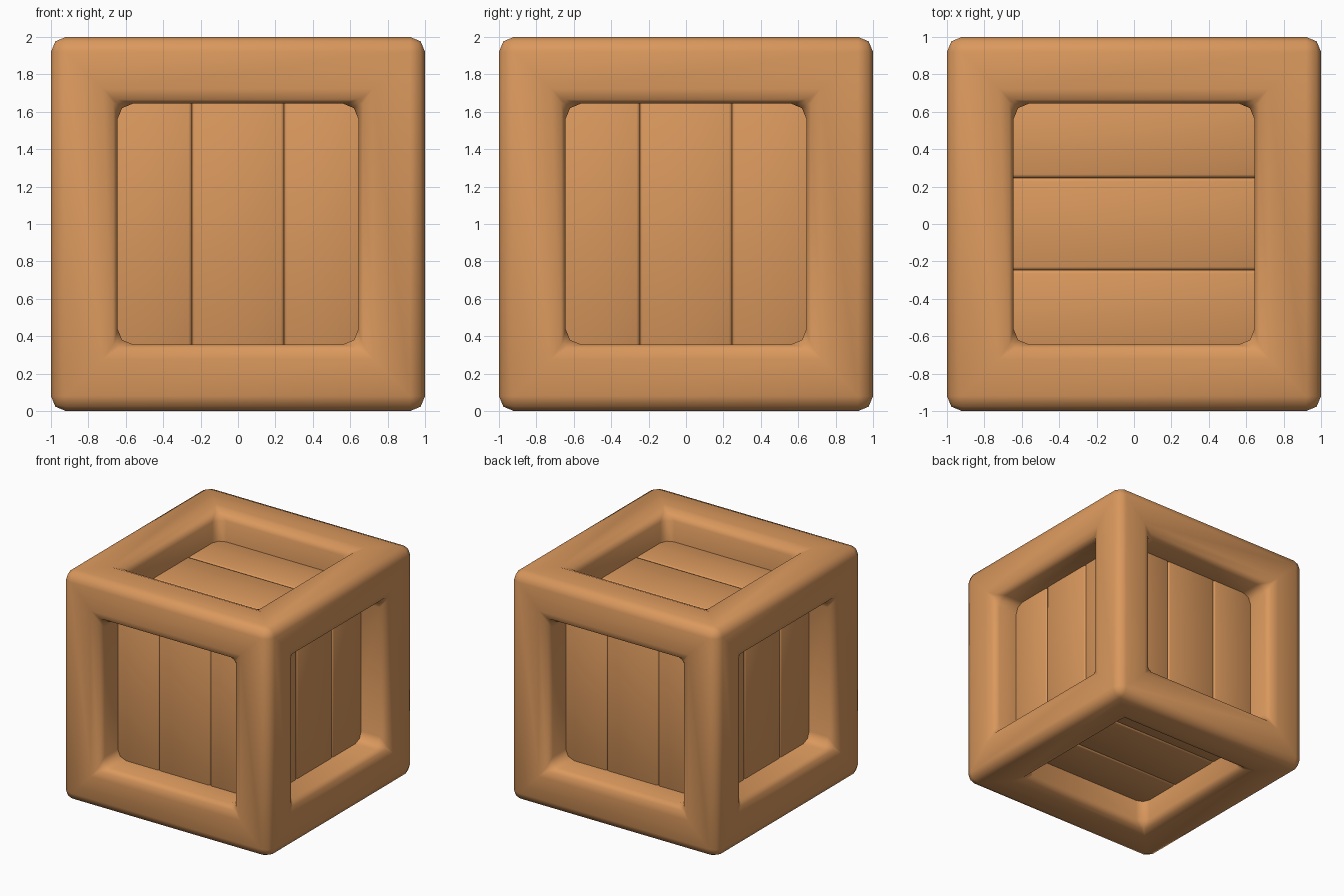
import bpy, bmesh
from math import pi, radians
from mathutils import Matrix, Vector

cube = bpy.data.objects.get("Cube")
if cube:
    bpy.data.objects.remove(cube, do_unlink=True)

WOOD = (0.70, 0.315, 0.109, 1)
BEAM = 0.357      # width of the frame beams
RECESS = 0.26     # depth of the plank faces
PLANK = 0.08      # plank thickness
CENTRE = Vector((0, 0, 1))

wood = bpy.data.materials.new("warm_wood")
wood.use_nodes = True
wood.diffuse_color = WOOD
wood.node_tree.nodes["Principled BSDF"].inputs["Base Color"].default_value = WOOD


def finish(name, bm, bevel):
    """Turn a bmesh into a smooth object with rounded edges."""
    bmesh.ops.recalc_face_normals(bm, faces=bm.faces)
    mesh = bpy.data.meshes.new(name)
    bm.to_mesh(mesh)
    bm.free()
    mesh.materials.append(wood)
    mesh.shade_smooth()
    obj = bpy.data.objects.new(name, mesh)
    bpy.context.collection.objects.link(obj)
    mod = obj.modifiers.new("rounded_edges", "BEVEL")
    mod.width = bevel
    mod.segments = 2
    mod.limit_method = "ANGLE"
    mod.angle_limit = radians(30)
    return obj


# Frame: mitred beams around a window on each side of the cube
bm = bmesh.new()
bmesh.ops.create_cube(bm, size=2)
windows = list(bm.faces)
bmesh.ops.inset_individual(bm, faces=windows, thickness=BEAM, use_even_offset=True)
for face in windows:
    inward = face.normal * -0.34
    floor = bmesh.ops.extrude_discrete_faces(bm, faces=[face])["faces"][0]
    bmesh.ops.translate(bm, verts=floor.verts, vec=inward)
    bm.faces.remove(floor)
frame = finish("frame", bm, 0.08)
frame.location = CENTRE

# Planks: three boards sunk into each window
upright = Matrix.Rotation(pi / 2, 4, "Y")
sides = {
    "top": Matrix.Identity(4),
    "bottom": Matrix.Rotation(pi, 4, "X"),
    "left": upright,
    "back": Matrix.Rotation(pi / 2, 4, "Z") @ upright,
    "right": Matrix.Rotation(pi, 4, "Z") @ upright,
    "front": Matrix.Rotation(-pi / 2, 4, "Z") @ upright,
}
edges = (-0.67, -0.247, 0.247, 0.67)
for side, turn in sides.items():
    for i, (low, high) in enumerate(zip(edges, edges[1:]), 1):
        bm = bmesh.new()
        size = Matrix.Diagonal((1.34, high - low, PLANK, 1))
        place = Matrix.Translation((0, (low + high) / 2, 1 - RECESS - PLANK / 2))
        bmesh.ops.create_cube(bm, size=1, matrix=place @ size)
        plank = finish(f"{side}_plank_{i}", bm, 0.018)
        plank.matrix_world = Matrix.Translation(CENTRE) @ turn
